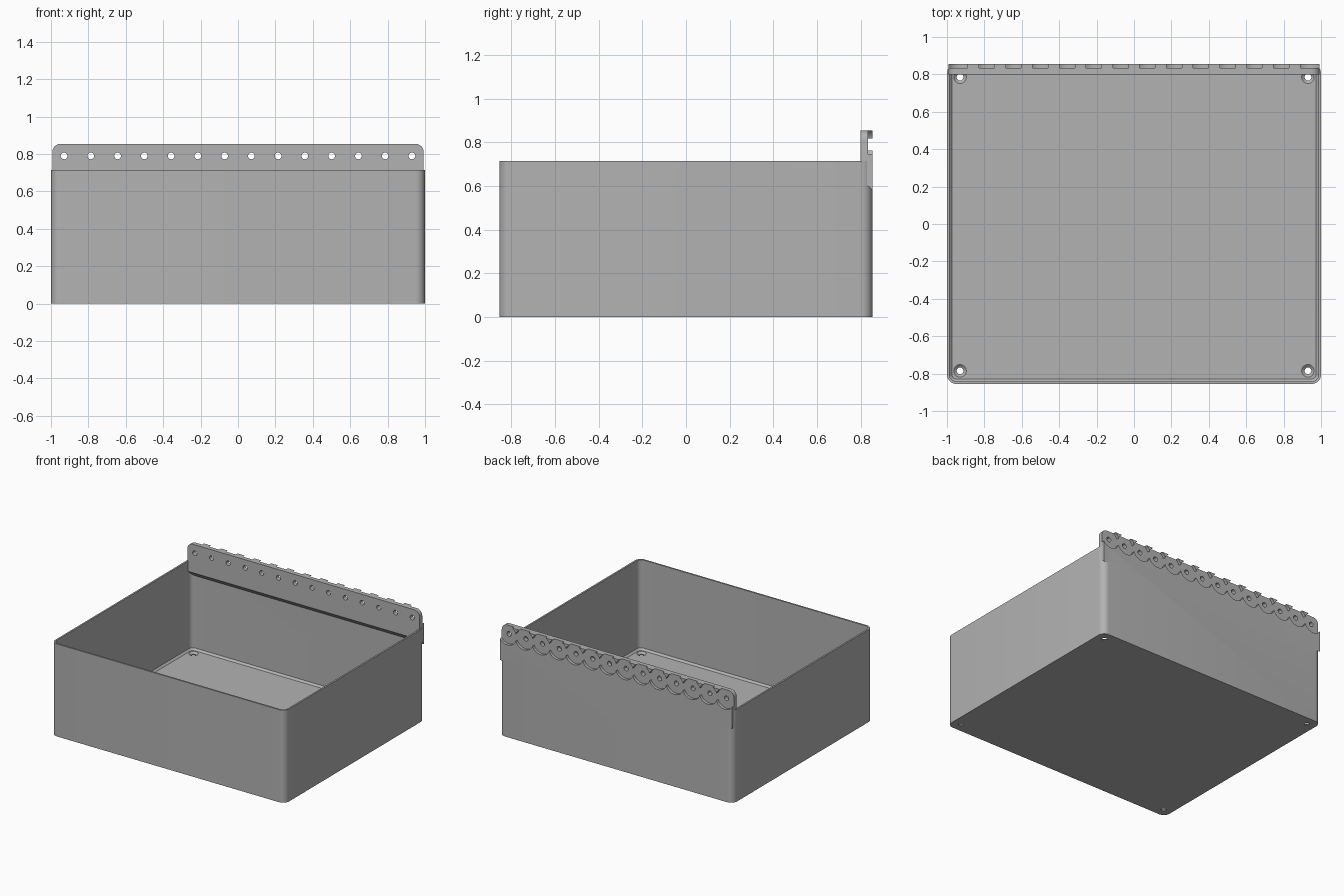
import bpy, bmesh
from math import cos, sin, pi, radians
from mathutils import Matrix

cube = bpy.data.objects.get("Cube")
if cube:
    bpy.data.objects.remove(cube, do_unlink=True)

# Overall sizes
HX, HY, HEIGHT = 1.0, 0.855, 0.715
WALL, FLOOR, CORNER = 0.013, 0.02, 0.05
HOLES, HOLE_Z = 14, 0.79
PITCH = 1.86 / (HOLES - 1)

grey = bpy.data.materials.new("plain grey")
grey.use_nodes = True
grey.diffuse_color = (0.45, 0.45, 0.45, 1)
grey.node_tree.nodes["Principled BSDF"].inputs["Base Color"].default_value = grey.diffuse_color


def make_object(name, bm):
    bmesh.ops.recalc_face_normals(bm, faces=bm.faces)
    mesh = bpy.data.meshes.new(name)
    bm.to_mesh(mesh)
    bm.free()
    mesh.materials.append(grey)
    obj = bpy.data.objects.new(name, mesh)
    bpy.context.scene.collection.objects.link(obj)
    return obj


def ring(bm, inset, z, steps=8):
    """Rounded rectangle, inset from the outer wall."""
    r = max(CORNER - inset, 0.012)
    verts = []
    for q, (sx, sy) in enumerate([(1, 1), (-1, 1), (-1, -1), (1, -1)]):
        for i in range(steps + 1):
            a = (q + i / steps) * pi / 2
            verts.append(bm.verts.new((sx * (HX - inset - r) + r * cos(a),
                                       sy * (HY - inset - r) + r * sin(a), z)))
    return verts


def add_cone(bm, centre, r1, r2, depth, along_y=False, sides=32):
    turn = Matrix.Rotation(radians(90), 4, 'X') if along_y else Matrix()
    bmesh.ops.create_cone(bm, cap_ends=True, segments=sides, radius1=r1, radius2=r2,
                          depth=depth, matrix=Matrix.Translation(centre) @ turn)


def cut(target, bm):
    """Subtract a temporary solid from the target."""
    cutter = make_object("cutter", bm)
    cutter.hide_render = True
    mod = target.modifiers.new("cut", 'BOOLEAN')
    mod.operation, mod.solver, mod.object = 'DIFFERENCE', 'EXACT', cutter
    mod.use_self = True
    bpy.context.view_layer.objects.active = target
    bpy.ops.object.modifier_apply(modifier=mod.name)
    bpy.data.objects.remove(cutter, do_unlink=True)


def smooth(obj):
    bpy.ops.object.select_all(action='DESELECT')
    obj.select_set(True)
    bpy.context.view_layer.objects.active = obj
    bpy.ops.object.shade_smooth_by_angle(angle=radians(30))


# Open box: outer skin, rim, inner skin and a chamfer around the floor
bm = bmesh.new()
loops = [ring(bm, 0, 0), ring(bm, 0, HEIGHT), ring(bm, WALL, HEIGHT),
         ring(bm, WALL, FLOOR + 0.014), ring(bm, WALL + 0.014, FLOOR)]
for low, high in zip(loops, loops[1:]):
    for i in range(len(low)):
        j = (i + 1) % len(low)
        bm.faces.new((low[i], low[j], high[j], high[i]))
bm.faces.new(loops[0])
bm.faces.new(loops[-1])
box = make_object("box", bm)

# Countersunk screw holes in the floor corners
bm = bmesh.new()
for x in (-0.93, 0.93):
    for y in (-0.785, 0.785):
        add_cone(bm, (x, y, 0), 0.018, 0.018, 0.1)
cut(box, bm)
bm = bmesh.new()
for x in (-0.93, 0.93):
    for y in (-0.785, 0.785):
        add_cone(bm, (x, y, FLOOR - 0.006), 0.017, 0.036, 0.016)
cut(box, bm)

# Hinge strip along the back, rounded on top and sloped underneath
bm = bmesh.new()
half, top, r, front = 0.993, 0.855, 0.045, 0.80
outline = [(-half, 0.58), (half, 0.58)]
for side, start in ((1, 0), (-1, pi / 2)):
    for i in range(9):
        a = start + i * pi / 16
        outline.append((side * (half - r) + r * cos(a), top - r + r * sin(a)))
face = bm.faces.new([bm.verts.new((x, HY, z)) for x, z in outline])
extruded = bmesh.ops.extrude_face_region(bm, geom=[face])["geom"]
for v in extruded:
    if isinstance(v, bmesh.types.BMVert):
        v.co.y = front
        if v.co.z < 0.6:
            v.co.z += HY - front
strip = make_object("hinge_strip", bm)

# Overlapping round pockets behind the row of holes
for part in (strip, box):
    bm = bmesh.new()
    for i in range(HOLES):
        add_cone(bm, (-0.93 + i * PITCH, 0.883, HOLE_Z), 0.077, 0.077, 0.1, True, 48)
    cut(part, bm)

# Row of through holes
bm = bmesh.new()
for i in range(HOLES):
    add_cone(bm, (-0.93 + i * PITCH, 0.83, HOLE_Z), 0.018, 0.018, 0.2, True, 24)
cut(strip, bm)

for part in (box, strip):
    smooth(part)
